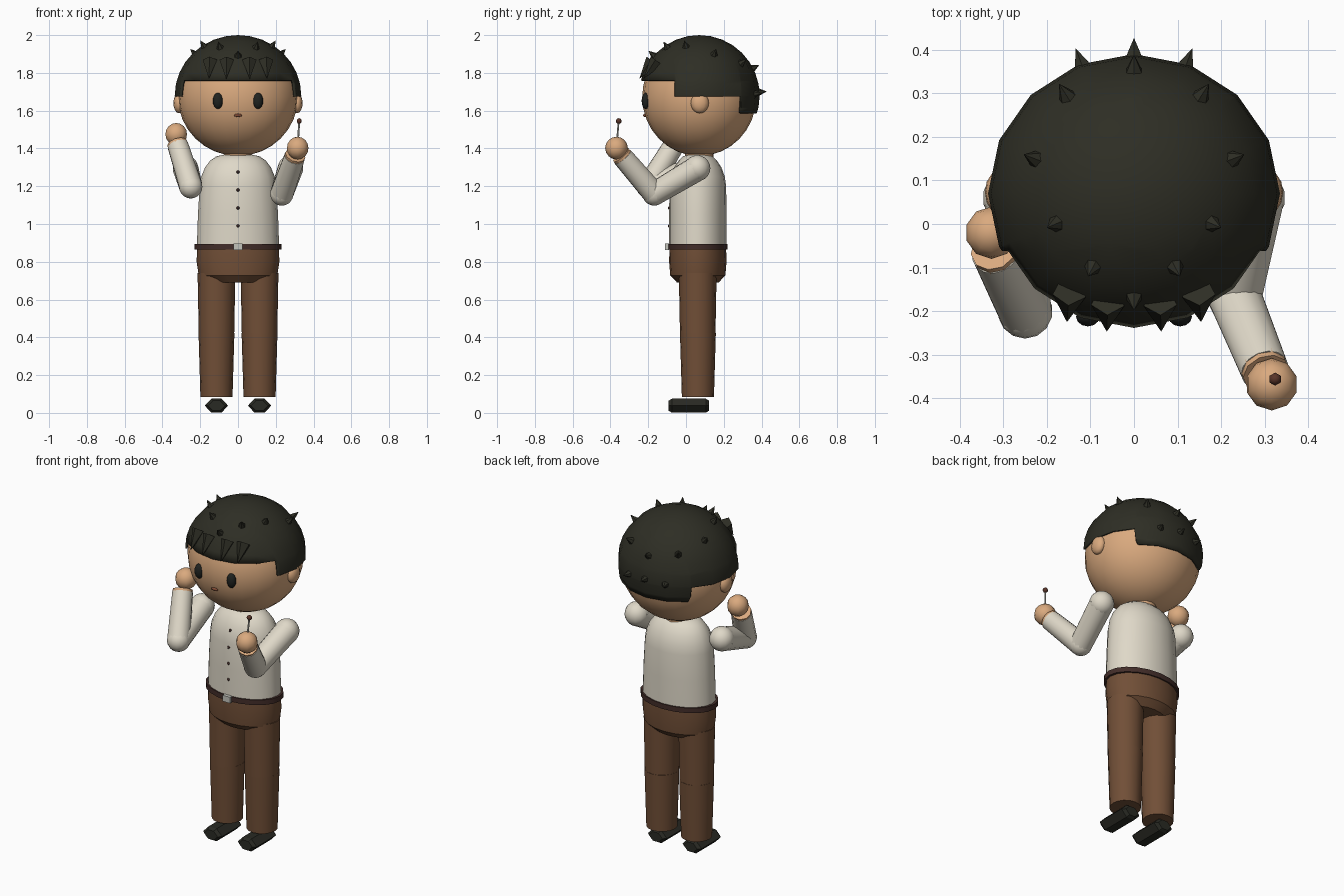
import bpy, bmesh, math
from mathutils import Vector, Matrix

if "Cube" in bpy.data.objects:
    bpy.data.objects.remove(bpy.data.objects["Cube"])


def mat(name, r, g, b):
    m = bpy.data.materials.new(name)
    m.diffuse_color = (r, g, b, 1)
    m.use_nodes = True
    m.node_tree.nodes["Principled BSDF"].inputs["Base Color"].default_value = m.diffuse_color
    return m


SKIN = mat("skin", .70, .40, .21)
SHIRT = mat("shirt cream", .74, .69, .58)
TROUSER = mat("trouser brown", .165, .078, .038)
HAIR = mat("hair dark", .027, .027, .018)
BELT = mat("belt brown", .055, .026, .022)
EYE = mat("eye black", .014, .016, .014)
MOUTH = mat("mouth brown", .22, .07, .035)
METAL = mat("buckle grey", .55, .55, .50)
SHOE = mat("shoe black", .022, .023, .017)
CANDY = mat("candy brown", .10, .035, .022)


def finish(bm, name, material, smooth=True, angle=40):
    bmesh.ops.recalc_face_normals(bm, faces=bm.faces)
    me = bpy.data.meshes.new(name)
    bm.to_mesh(me)
    bm.free()
    ob = bpy.data.objects.new(name, me)
    bpy.context.collection.objects.link(ob)
    me.materials.append(material)
    if smooth:
        bpy.ops.object.select_all(action='DESELECT')
        ob.select_set(True)
        bpy.context.view_layer.objects.active = ob
        bpy.ops.object.shade_smooth_by_angle(angle=math.radians(angle))
    return ob


def ball(name, c, r, material, seg=16, rings=12, smooth=True):
    bm = bmesh.new()
    m = Matrix.Translation(c) @ Matrix.Diagonal((*r, 1))
    bmesh.ops.create_uvsphere(bm, u_segments=seg, v_segments=rings, radius=1, matrix=m)
    return finish(bm, name, material, smooth, 60)


def rod(name, a, b, r1, r2, material, seg=12, smooth=True):
    a, b = Vector(a), Vector(b)
    d = b - a
    m = Matrix.Translation((a + b) / 2) @ d.to_track_quat('Z', 'Y').to_matrix().to_4x4()
    bm = bmesh.new()
    bmesh.ops.create_cone(bm, cap_ends=True, segments=seg, radius1=r1, radius2=r2,
                          depth=d.length, matrix=m)
    return finish(bm, name, material, smooth)


def loft(name, rings, material, seg=20, cy=.0625, angle=50):
    """Stack of ellipses given as (z, half width, half depth)."""
    bm = bmesh.new()
    loops = []
    for z, rx, ry in rings:
        loops.append([bm.verts.new((rx * math.cos(t), cy + ry * math.sin(t), z))
                      for t in (2 * math.pi * i / seg for i in range(seg))])
    for lo, hi in zip(loops, loops[1:]):
        for i in range(seg):
            j = (i + 1) % seg
            bm.faces.new((lo[i], lo[j], hi[j], hi[i]))
    bm.faces.new(loops[0])
    bm.faces.new(loops[-1])
    return finish(bm, name, material, True, angle)


# Head and face
HC = Vector((0, .07, 1.68))
HR = Vector((.335, .32, .32))
ball("head", (0, .07, 1.672), (.318, .302, .312), SKIN, 24, 16)
ball("mouth", (0, -.219, 1.575), (.022, .008, .009), MOUTH, 10, 6)
for side, s in (("left", 1), ("right", -1)):
    ball(side + "_ear", (s * .312, .073, 1.64), (.03, .048, .054), SKIN, 12, 8)
    ball(side + "_eye", (s * .106, -.213, 1.652), (.027, .022, .043), EYE, 12, 8)

# Hair cap: sphere trimmed to a stepped hairline
bm = bmesh.new()
bmesh.ops.create_uvsphere(bm, u_segments=16, v_segments=16, radius=1,
                          matrix=Matrix.Translation(HC) @ Matrix.Diagonal((*HR, 1)))
for co, no in (((0, 0, 1.76), (0, 0, 1)), ((0, 0, 1.675), (0, 0, 1)), ((0, 0, 1.585), (0, 0, 1)),
               ((0, -.062, 0), (0, 1, 0)), ((0, .29, 0), (0, 1, 0))):
    bmesh.ops.bisect_plane(bm, geom=bm.verts[:] + bm.edges[:] + bm.faces[:],
                           plane_co=co, plane_no=no, dist=1e-5)


def below_hairline(f):
    c = f.calc_center_median()
    return c.z < (1.76 if c.y < -.062 else 1.675 if c.y < .29 else 1.585)


bmesh.ops.delete(bm, geom=[f for f in bm.faces if below_hairline(f)], context='FACES')
hair = finish(bm, "hair_cap", HAIR, True, 60)
rim = hair.modifiers.new("thickness", 'SOLIDIFY')
rim.thickness = .012
rim.offset = -1

# Small spikes standing out of the hair
spikes = [(0, -.17), (0, .355)]
for x, y in ((.095, -.1), (.18, 0), (.228, .15), (.155, .295)):
    spikes += [(x, y), (-x, y)]
dirs = []
for x, y in spikes:
    u, v = x / HR.x, (y - HC.y) / HR.y
    dirs.append(Vector((u, v, math.sqrt(1 - u * u - v * v))))
dirs += [Vector((0, .998, .06)), Vector((.36, .93, .03)), Vector((-.36, .93, .03))]
for i, d in enumerate(dirs):
    p = HC + d * HR
    n = Vector((d.x / HR.x, d.y / HR.y, d.z / HR.z)).normalized()
    rod(f"hair_spike_{i + 1}", p - n * .012, p + n * .038, .024, 0, HAIR, 6, False)

# Fringe spikes hanging over the forehead
for i, x in enumerate((-.148, -.06, .06, .148)):
    y = -.192 + abs(x) * .25
    rod(f"fringe_spike_{i + 1}", (x, y, 1.862), (x * 1.04, y - .07, 1.768), .04, 0, HAIR, 5, False)

# Torso
rod("neck", (0, .07, 1.33), (0, .07, 1.41), .075, .075, SKIN, 16)
loft("shirt", [(.87, .218, .152), (1.05, .212, .152), (1.2, .203, .15), (1.25, .195, .143),
               (1.3, .174, .125), (1.335, .148, .102), (1.358, .115, .078), (1.368, .07, .05)], SHIRT)
loft("belt", [(.865, .231, .158), (.895, .231, .158)], BELT)
loft("hips", [(.69, .15, .11), (.728, .208, .146), (.80, .219, .152), (.87, .217, .15)], TROUSER, angle=35)
bm = bmesh.new()
bmesh.ops.create_cube(bm, size=1, matrix=Matrix.Translation((0, -.1, .88)) @ Matrix.Diagonal((.048, .02, .036, 1)))
finish(bm, "buckle", METAL, False)
for i, (z, y) in enumerate(((.99, -.09), (1.085, -.09), (1.18, -.088), (1.275, -.074))):
    ball(f"button_{i + 1}", (0, y, z), (.008, .006, .008), BELT, 8, 6)

# Legs and shoes
for side, s in (("left", 1), ("right", -1)):
    x = s * .114
    rod(side + "_thigh", (x, .062, .42), (x, .062, .74), .094, .1, TROUSER, 16)
    rod(side + "_shin", (x, .063, .085), (x, .063, .424), .085, .095, TROUSER, 16)
    bm = bmesh.new()
    section = [(.062, 0), (.026, .037), (-.026, .037), (-.062, 0), (-.026, -.037), (-.026 * -1, -.037)]
    loops = [[bm.verts.new((x + u * k, y, .038 + w * k)) for u, w in section]
             for y, k in ((-.092, .72), (-.075, 1), (.105, 1), (.122, .72))]
    for a, b in zip(loops, loops[1:]):
        for i in range(6):
            bm.faces.new((a[i], a[i - 1], b[i - 1], b[i]))
    bm.faces.new(loops[0])
    bm.faces.new(loops[-1])
    finish(bm, side + "_shoe", SHOE, False)

# Bent arms: shoulder, elbow, wrist, hand
arms = {"left": ((.278, .06, 1.295), (.232, -.168, 1.16), (.30, -.335, 1.355), (.316, -.368, 1.402)),
        "right": ((-.278, .06, 1.295), (-.25, -.2, 1.198), (-.318, -.065, 1.415), (-.327, -.02, 1.475))}
for side, (sh, el, wr, ha) in arms.items():
    ball(side + "_shoulder", sh, (.069,) * 3, SHIRT, 14, 10)
    rod(side + "_upper_arm", sh, el, .068, .062, SHIRT, 14)
    ball(side + "_elbow", el, (.063,) * 3, SHIRT, 14, 10)
    rod(side + "_forearm", el, wr, .062, .056, SHIRT, 14)
    axis = (Vector(wr) - Vector(el)).normalized()
    rod(side + "_wrist", Vector(wr) - axis * .01, Vector(wr) + axis * .014, .055, .055, SKIN, 10)
    ball(side + "_hand", ha, (.06,) * 3, SKIN, 10, 8)

# Lollipop held in the left hand
rod("lollipop_stick", (.317, -.366, 1.43), (.324, -.357, 1.54), .005, .005, METAL, 6)
ball("lollipop_candy", (.324, -.356, 1.545), (.015,) * 3, CANDY, 6, 6)
